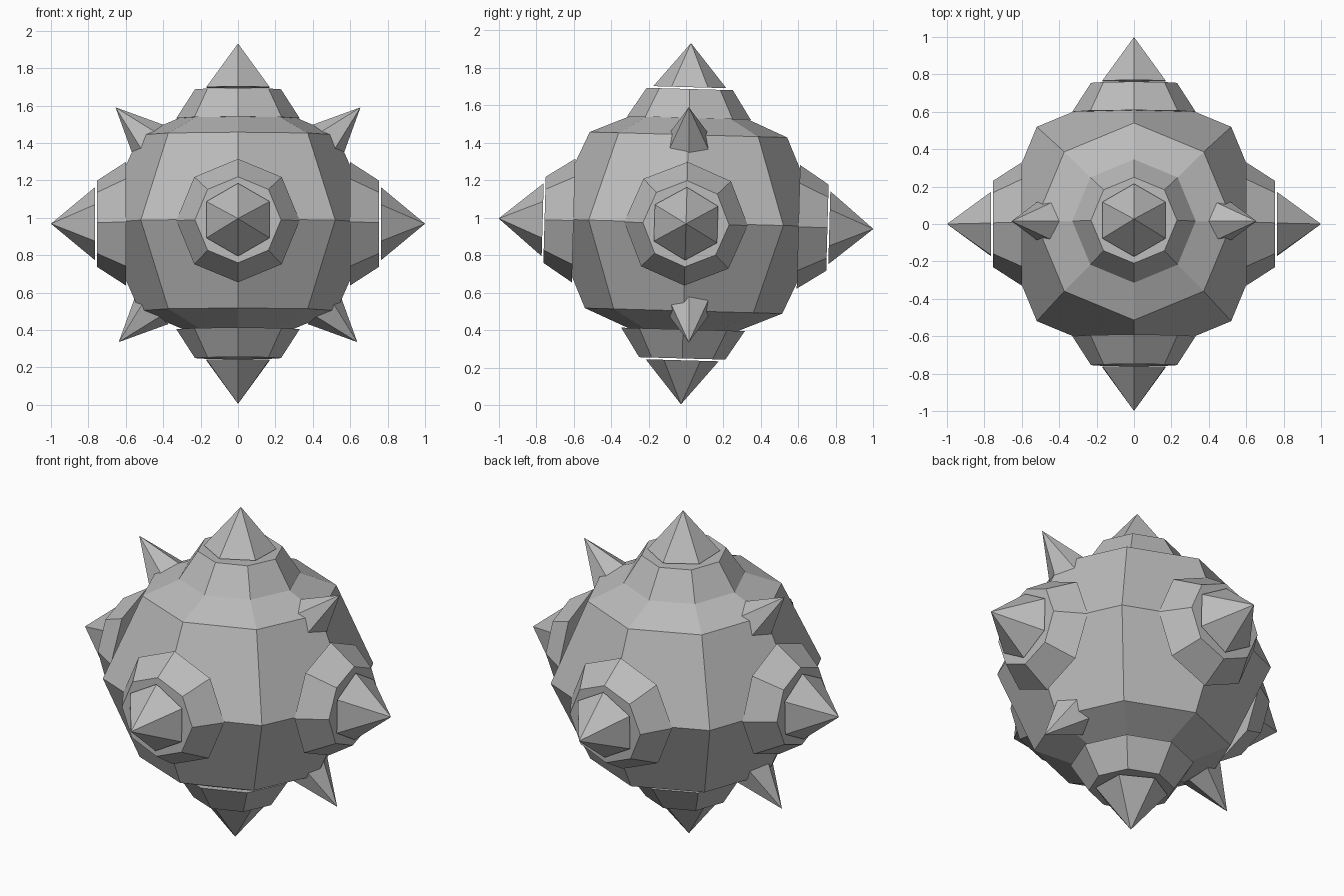
import bpy, bmesh, math
from mathutils import Vector, Matrix

if "Cube" in bpy.data.objects:
    bpy.data.objects.remove(bpy.data.objects["Cube"], do_unlink=True)

grey = bpy.data.materials.new("plain grey")
grey.use_nodes = True
grey.diffuse_color = (0.5, 0.5, 0.5, 1)
grey.node_tree.nodes["Principled BSDF"].inputs["Base Color"].default_value = grey.diffuse_color

CENTRE = Vector((0, 0, 0.968))
TILT = Matrix.Rotation(math.radians(-1.6), 3, "X")


def lathe(name, profile, sides, axis, up, origin=CENTRE, turn=TILT):
    """Flat-faced solid from (distance, radius) pairs along axis; a corner points to up."""
    axis = Vector(axis).normalized()
    up = Vector(up).normalized()
    side = axis.cross(up)
    bm = bmesh.new()
    rings = []
    for dist, radius in profile:
        count = sides if radius else 1
        ring = []
        for i in range(count):
            a = math.tau * i / sides
            p = axis * dist + (up * math.cos(a) + side * math.sin(a)) * radius
            ring.append(bm.verts.new(origin + turn @ p))
        rings.append(ring)
    for low, high in zip(rings, rings[1:]):
        for i in range(sides):
            j = (i + 1) % sides
            corners = [low[i % len(low)], low[j % len(low)],
                       high[j % len(high)], high[i % len(high)]]
            bm.faces.new(list(dict.fromkeys(corners)))
    for ring in (rings[0], rings[-1]):
        if len(ring) > 1:
            bm.faces.new(ring)
    bmesh.ops.recalc_face_normals(bm, faces=bm.faces)
    mesh = bpy.data.meshes.new(name)
    bm.to_mesh(mesh)
    bm.free()
    mesh.materials.append(grey)
    obj = bpy.data.objects.new(name, mesh)
    bpy.context.collection.objects.link(obj)
    return obj


# Faceted eight-sided ball
lathe("body", [(-0.69, 0), (-0.465, 0.527), (0.005, 0.735), (0.475, 0.527), (0.7, 0)],
      8, (0, 0, 1), (1, 0, 0))

# Six main spikes, each floating just above a tapered collar
X, Y, Z = (1, 0, 0), (0, 1, 0), (0, 0, 1)
for label, axis, up, drop in (("side", X, Z, 0), ("depth", Y, Z, 0), ("upright", Z, Y, 0.036)):
    for end, sign in (("positive", 1), ("negative", -1)):
        d = Vector(axis) * sign
        lathe(f"{label}_collar_{end}", [(0.6 - drop, 0.33), (0.755 - drop, 0.23)], 8, d, up)
        lathe(f"{label}_spike_{end}", [(0.765 - drop, 0.195), (1.0 - drop, 0)], 6, d, up)

# Four small diagonal spikes
for sx, side in ((1, "left"), (-1, "right")):
    for sz, level, tip in ((1, "upper", (0.655, 0.622)), (-1, "lower", (0.638, 0.633))):
        d = Vector((sx, 0, sz))
        end = CENTRE + Vector((sx * tip[0], 0.015, sz * tip[1]))
        lathe(f"{level}_{side}_small_spike", [(-0.257, 0.12), (0, 0)], 6,
              d, (sx, 0, -sz), end, Matrix.Identity(3))
